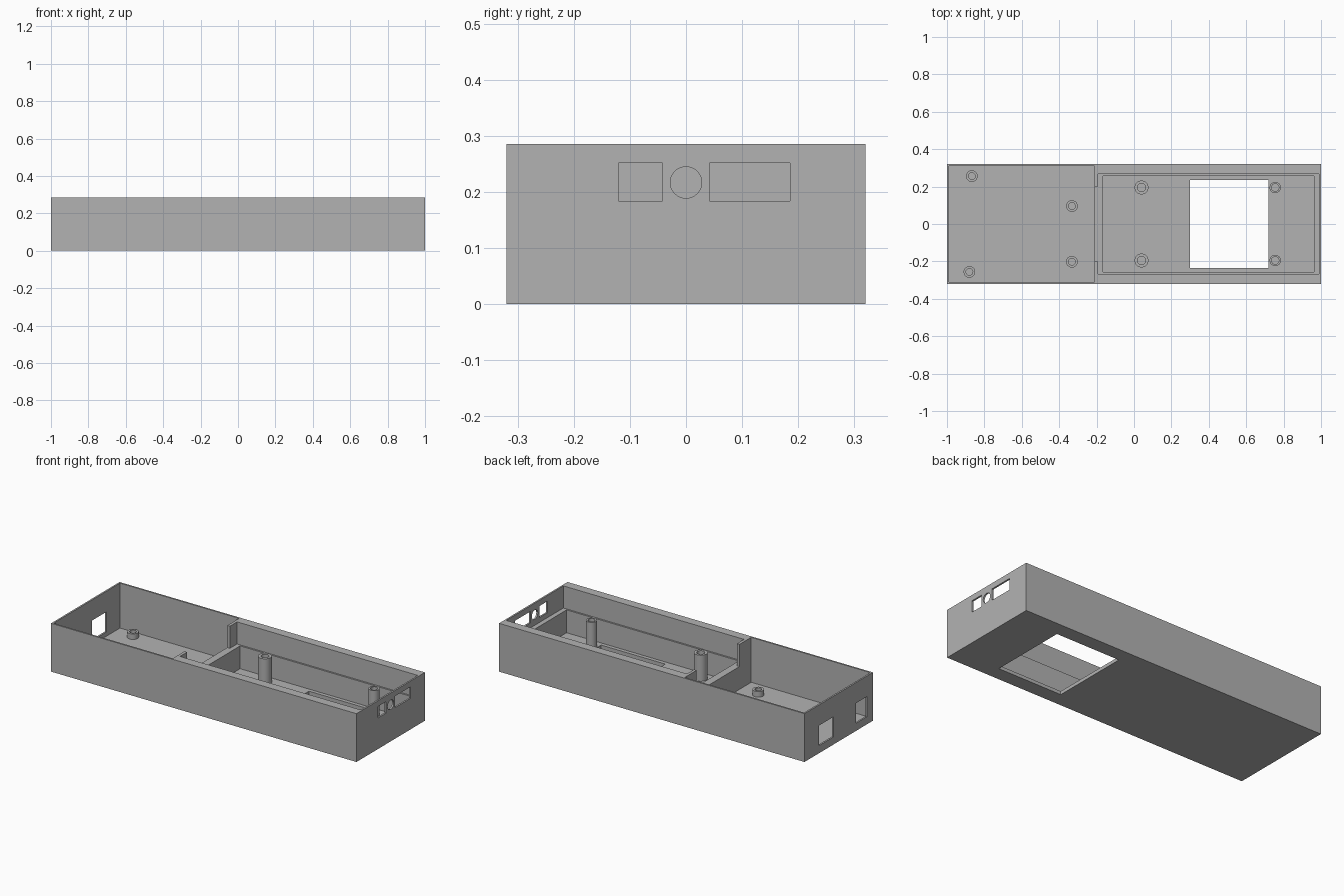
import bpy
import bmesh
from math import tau, pi, cos, sin
from mathutils import Matrix, Vector

default = bpy.data.objects.get("Cube")
if default:
    bpy.data.objects.remove(default, do_unlink=True)

HEIGHT, FLOOR, LEDGE, ABOVE = 0.286, 0.02, 0.155, 0.4

grey = bpy.data.materials.new("plain_grey")
grey.use_nodes = True
colour = (0.45, 0.45, 0.45, 1)
grey.diffuse_color = colour
grey.node_tree.nodes["Principled BSDF"].inputs["Base Color"].default_value = colour


def make_object(name, bm):
    bmesh.ops.recalc_face_normals(bm, faces=bm.faces)
    mesh = bpy.data.meshes.new(name)
    bm.to_mesh(mesh)
    bm.free()
    mesh.materials.append(grey)
    obj = bpy.data.objects.new(name, mesh)
    bpy.context.collection.objects.link(obj)
    return obj


def box(name, x, y, z):
    """Box from (low, high) ranges on each axis."""
    bm = bmesh.new()
    size = [r[1] - r[0] for r in (x, y, z)]
    centre = Vector([(r[0] + r[1]) / 2 for r in (x, y, z)])
    bmesh.ops.create_cube(bm, size=1, matrix=Matrix.Translation(centre) @ Matrix.Diagonal((*size, 1)))
    return make_object(name, bm)


def post(name, x, y, radius, hole, top):
    """Hollow screw post spun from a rectangular profile."""
    bm = bmesh.new()
    base = FLOOR - 0.005
    profile = [(hole, base), (radius, base), (radius, top), (hole, top)]
    verts = [bm.verts.new((x + r, y, z)) for r, z in profile]
    edges = [bm.edges.new((verts[i], verts[(i + 1) % 4])) for i in range(4)]
    bmesh.ops.spin(bm, geom=verts + edges, cent=(x, y, 0), axis=(0, 0, 1),
                   angle=tau, steps=32, use_merge=True)
    bmesh.ops.remove_doubles(bm, verts=bm.verts, dist=1e-5)
    obj = make_object(name, bm)
    bpy.ops.object.select_all(action='DESELECT')
    obj.select_set(True)
    bpy.context.view_layer.objects.active = obj
    bpy.ops.object.shade_smooth_by_angle()


# Solid enclosure block
tray = box("enclosure_tray", (-1, 1), (-0.32, 0.32), (0, HEIGHT))

# Cavities: wide bay, recessed bay with its ledge, and gap between the tabs
cutters = [
    box("wide_bay_cutter", (-0.99, -0.21), (-0.31, 0.31), (FLOOR, ABOVE)),
    box("upper_bay_cutter", (-0.193, 0.99), (-0.267, 0.267), (LEDGE, ABOVE)),
    box("lower_bay_cutter", (-0.166, 0.962), (-0.257, 0.257), (FLOOR, ABOVE)),
    box("tab_gap_cutter", (-0.23, -0.18), (-0.2, 0.2), (LEDGE, ABOVE)),
    # Window through the floor
    box("floor_window_cutter", (0.3, 0.72), (-0.235, 0.235), (-0.1, 0.1)),
]

# Ports in the end walls
for name, x, y, z in [
    ("small_port_cutter", (0.97, 1.1), (-0.12, -0.042), (0.184, 0.252)),
    ("wide_port_cutter", (0.97, 1.1), (0.042, 0.185), (0.184, 0.252)),
    ("back_port_cutter", (-1.1, -0.97), (0.05, 0.183), (0.045, 0.164)),
    ("front_port_cutter", (-1.1, -0.97), (-0.265, -0.16), (0.045, 0.164)),
]:
    cutters.append(box(name, x, y, z))

bm = bmesh.new()
bmesh.ops.create_cone(bm, cap_ends=True, segments=40, radius1=0.028, radius2=0.028, depth=0.13,
                      matrix=Matrix.Translation((1.035, 0, 0.217)) @ Matrix.Rotation(pi / 2, 4, 'Y'))
cutters.append(make_object("round_port_cutter", bm))

# Cut the tray, then drop the cutters
bpy.context.view_layer.objects.active = tray
for cutter in cutters:
    cutter.hide_render = True
    mod = tray.modifiers.new(cutter.name, 'BOOLEAN')
    mod.operation = 'DIFFERENCE'
    mod.solver = 'EXACT'
    mod.object = cutter
    bpy.ops.object.modifier_apply(modifier=mod.name)
for cutter in cutters:
    bpy.data.objects.remove(cutter, do_unlink=True)

# Tall posts in the recessed bay
for side, y in (("front", -0.195), ("back", 0.195)):
    post(f"tall_post_{side}_inner", 0.04, y, 0.037, 0.022, 0.174)
    post(f"tall_post_{side}_outer", 0.755, y, 0.03, 0.02, 0.174)

# Short posts in the wide bay
for i, (x, y) in enumerate([(-0.867, 0.256), (-0.332, 0.096), (-0.332, -0.202), (-0.88, -0.256)]):
    post(f"short_post_{i + 1}", x, y, 0.031, 0.018, 0.053)
